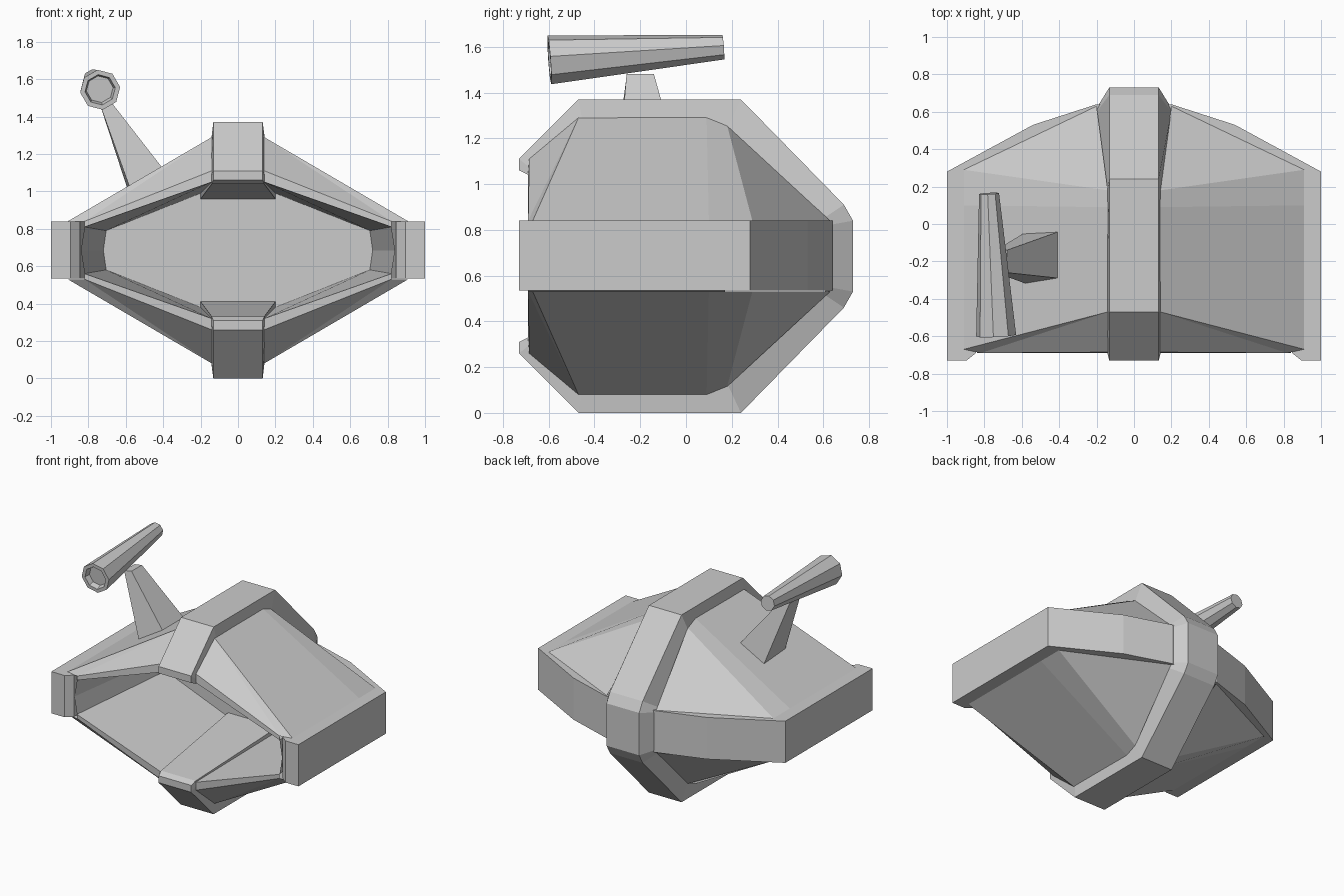
import bpy, bmesh, math
from mathutils import Vector

if "Cube" in bpy.data.objects:
    bpy.data.objects.remove(bpy.data.objects["Cube"])

MID = 0.685  # height of the horizontal symmetry plane


def make(name, verts, faces, z0=0.0, mirror=None):
    """Mesh object from points; optional mirroring about x = 0 and z = z0."""
    bm = bmesh.new()
    vs = [bm.verts.new((x, y, z - z0)) for x, y, z in verts]
    for f in faces:
        bm.faces.new([vs[i] for i in f])
    bmesh.ops.recalc_face_normals(bm, faces=bm.faces)
    me = bpy.data.meshes.new(name)
    bm.to_mesh(me)
    bm.free()
    ob = bpy.data.objects.new(name, me)
    ob.location.z = z0
    bpy.context.collection.objects.link(ob)
    if mirror:
        m = ob.modifiers.new("mirror", 'MIRROR')
        m.use_axis = mirror
        m.merge_threshold = 0.001
    return ob


def loft(name, rings, caps=False, closed=False, **kw):
    """Join rings of equal point count with quads."""
    n = len(rings[0])
    faces = []
    count = len(rings) if closed else len(rings) - 1
    for r in range(count):
        a, b = r * n, ((r + 1) % len(rings)) * n
        faces += [(a + i, a + (i + 1) % n, b + (i + 1) % n, b + i) for i in range(n)]
    if caps:
        faces += [tuple(range(n)), tuple(range((len(rings) - 1) * n, len(rings) * n))]
    return make(name, [p for r in rings for p in r], faces, **kw)


QUARTER = (True, False, True)

# Hull shell: one quarter with front bevel and rear slope
make("hull_panels", [
    (.14, -.47, 1.29), (.14, .09, 1.29), (.14, .18, 1.255),
    (.91, -.67, .84), (.91, .10, .84), (.91, .29, .84),
    (.20, .63, .84), (.14, -.685, 1.11), (.82, -.69, .84),
    (.14, -.69, 1.05), (.82, -.69, .81)],
    [(0, 1, 4, 3), (1, 2, 5, 4), (2, 6, 5), (0, 3, 8), (0, 8, 7), (7, 8, 10, 9)],
    z0=MID, mirror=QUARTER)

# Front recess: sloping walls and flat back
make("front_recess", [
    (0, -.69, 1.05), (.14, -.69, 1.05), (.82, -.69, .81), (.84, -.69, MID),
    (0, .17, .99), (.20, .17, .99), (.705, .17, .79), (.72, .17, MID), (0, .17, MID)],
    [(0, 4, 5, 1), (1, 5, 6, 2), (2, 6, 7, 3), (4, 8, 7, 6, 5)],
    z0=MID, mirror=QUARTER)

# Wedge that continues the central band into the recess
make("recess_ramp", [
    (0, -.69, 1.04), (.14, -.69, 1.04), (.14, -.69, 1.06),
    (0, .17, .96), (.20, .17, .96), (.20, .17, .99)],
    [(0, 1, 4, 3), (1, 2, 5, 4)],
    z0=MID, mirror=QUARTER)

# Horizontal band around sides and back (half outline, mirrored)
outline = [(0, .64), (.20, .64), (.54, .53), (1, .28), (1, -.73),
           (.895, -.73), (.845, -.69), (.73, .19), (0, .19)]
n = len(outline)
make("side_band", [(x, y, z) for z in (.535, .84) for x, y in outline],
     [tuple(range(n)), tuple(range(n, 2 * n))] +
     [(i, i + 1, n + i + 1, n + i) for i in range(n - 1)],
     z0=MID, mirror=(True, False, False))

# Central vertical band: outer edge (y, z) and wider inner edge (y, z, half width)
stations = [((-.73, 1.06), (-.69, 1.04, .14)), ((-.73, 1.11), (-.68, 1.07, .145)),
            ((-.47, 1.37), (-.45, 1.26, .145)), ((.24, 1.37), (.17, 1.22, .145)),
            ((.69, .91), (.60, .85, .20)), ((.73, .84), (.62, .82, .20))]
stations += [((o[0], 2 * MID - o[1]), (i[0], 2 * MID - i[1], i[2])) for o, i in reversed(stations)]
loft("centre_band", [[(-.132, *o), (.132, *o), (i[2], i[0], i[1]), (-i[2], i[0], i[1])]
                     for o, i in stations], caps=True)

# Scope on a post: octagonal tapered barrel with a hollow front
front, back = Vector((-.737, -.597, 1.543)), Vector((-.775, .163, 1.598))
axis = (back - front).normalized()
side = axis.cross(Vector((0, 0, 1))).normalized()
up = side.cross(axis)


def octagon(c, r):
    angles = [math.radians(8 + 45 * i) for i in range(8)]
    return [tuple(c + r * (math.cos(a) * side + math.sin(a) * up)) for a in angles]


loft("scope_barrel", [octagon(front + axis * .04, .072), octagon(front, .082),
                      octagon(front, .108), octagon(back, .054)], caps=True)

# Scope post
loft("scope_post", [
    [(-.59, -.05, 1.01), (-.40, -.04, 1.12), (-.40, -.29, 1.12), (-.575, -.32, 1.01)],
    [(-.74, -.14, 1.47), (-.68, -.14, 1.48), (-.68, -.26, 1.48), (-.74, -.26, 1.47)]], caps=True)
